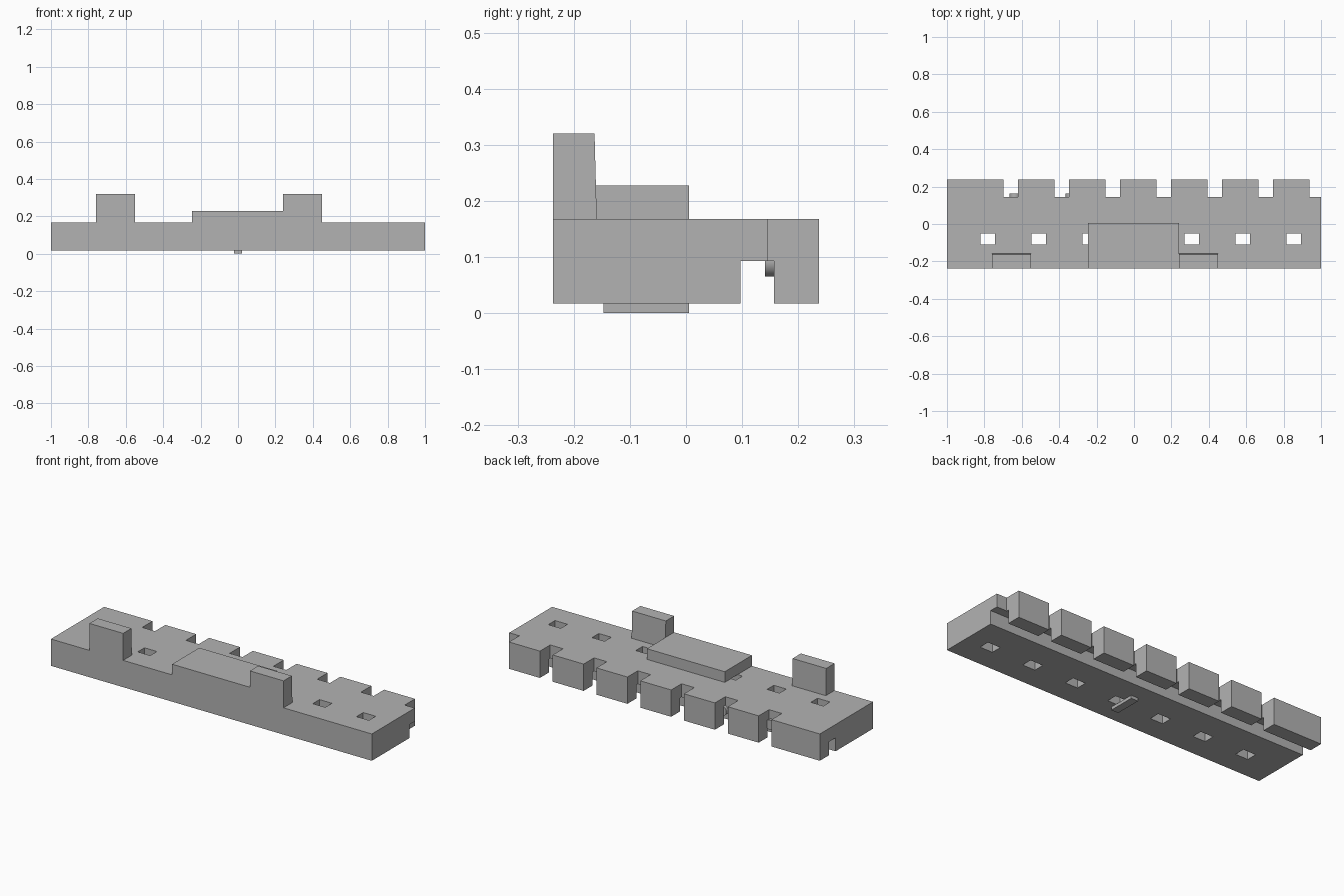
import bpy, bmesh, math
from mathutils import Matrix, Vector

cube = bpy.data.objects.get("Cube")
if cube:
    bpy.data.objects.remove(cube, do_unlink=True)

grey = bpy.data.materials.new("plain grey")
grey.use_nodes = True
grey.diffuse_color = (0.45, 0.45, 0.45, 1)
grey.node_tree.nodes["Principled BSDF"].inputs["Base Color"].default_value = grey.diffuse_color


def finish(name, bm):
    bmesh.ops.recalc_face_normals(bm, faces=bm.faces)
    mesh = bpy.data.meshes.new(name)
    bm.to_mesh(mesh)
    bm.free()
    mesh.materials.append(grey)
    obj = bpy.data.objects.new(name, mesh)
    bpy.context.collection.objects.link(obj)
    return obj


def extrude_profile(name, profile, x0, x1):
    """Extrude a (y, z) outline along x."""
    bm = bmesh.new()
    face = bm.faces.new([bm.verts.new((x0, y, z)) for y, z in profile])
    new = bmesh.ops.extrude_face_region(bm, geom=[face])["geom"]
    bmesh.ops.translate(bm, vec=(x1 - x0, 0, 0),
                        verts=[v for v in new if isinstance(v, bmesh.types.BMVert)])
    return finish(name, bm)


def add_box(bm, lo, hi):
    lo, hi = Vector(lo), Vector(hi)
    size = hi - lo
    bmesh.ops.create_cube(bm, size=1, matrix=Matrix.Translation((lo + hi) / 2)
                          @ Matrix.Diagonal((*size, 1)))


BOTTOM, TOP, FRONT, BACK = 0.017, 0.168, -0.237, 0.237
PITCH = 0.2727

# Main body with the long slot under its rear edge
body = extrude_profile("body", [
    (FRONT, BOTTOM), (0.097, BOTTOM), (0.097, 0.093), (0.157, 0.093),
    (0.157, BOTTOM), (BACK, BOTTOM), (BACK, TOP), (FRONT, TOP)], -1, 1)

# Rear notches and square through holes
cut = bmesh.new()
for i in range(7):
    x = -0.699 + i * PITCH
    add_box(cut, (x, 0.145, -0.1), (x + 0.08, 0.3, 0.3))
    x = -0.821 + i * PITCH
    add_box(cut, (x, -0.11, -0.1), (x + 0.078, -0.05, 0.3))
cutter = finish("opening_cutter", cut)
cutter.hide_render = True
mod = body.modifiers.new("openings", 'BOOLEAN')
mod.operation, mod.solver, mod.object = 'DIFFERENCE', 'EXACT', cutter
bpy.context.view_layer.objects.active = body
bpy.ops.object.modifier_apply(modifier=mod.name)
bpy.data.objects.remove(cutter, do_unlink=True)

# Raised centre plate
extrude_profile("centre_plate", [
    (FRONT, TOP), (0.005, TOP), (0.005, 0.228), (FRONT, 0.228)], -0.245, 0.24)

# Upright posts, slightly tapered at the rear
for name, x in (("right_post", -0.76), ("left_post", 0.24)):
    extrude_profile(name, [
        (FRONT, TOP), (-0.159, TOP), (-0.163, 0.32), (FRONT, 0.32)], x, x + 0.21)

# Small rib underneath
extrude_profile("bottom_rib", [
    (-0.147, 0), (0.005, 0), (0.005, BOTTOM), (-0.147, BOTTOM)], -0.022, 0.022)

# Round pins along the slot
for i in range(7):
    bm = bmesh.new()
    place = Matrix.Translation((-0.937 + 0.3 * i, 0.152, 0.093)) @ Matrix.Rotation(math.pi / 2, 4, 'X')
    bmesh.ops.create_cone(bm, cap_ends=True, segments=32, radius1=0.028,
                          radius2=0.028, depth=0.022, matrix=place)
    pin = finish(f"slot_pin_{i + 1}", bm)
    bpy.ops.object.select_all(action='DESELECT')
    pin.select_set(True)
    bpy.context.view_layer.objects.active = pin
    bpy.ops.object.shade_smooth_by_angle(angle=math.radians(30))
